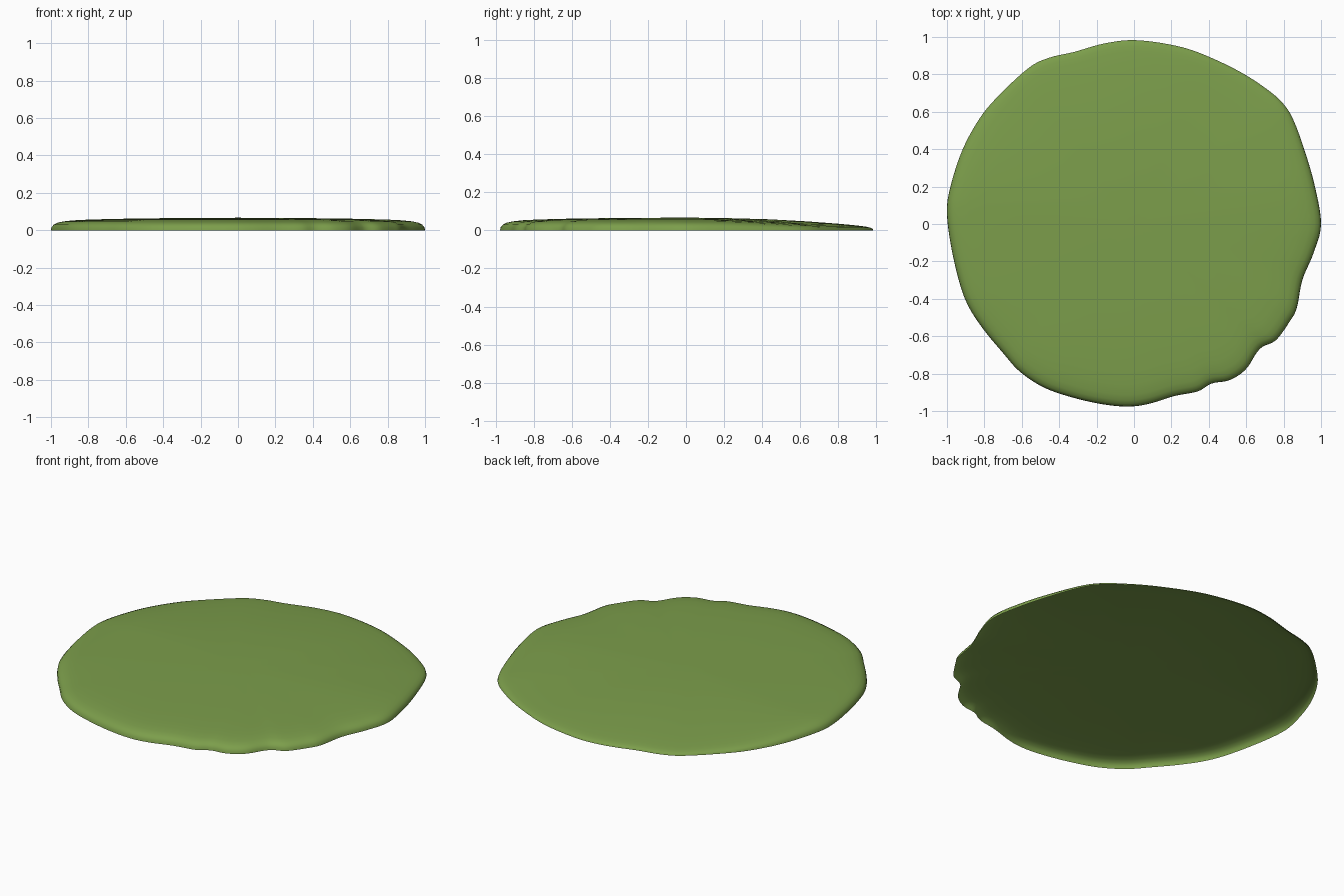
import bpy, bmesh, math
from mathutils import Vector

if "Cube" in bpy.data.objects:
    bpy.data.objects.remove(bpy.data.objects["Cube"])

# Outline of the pad seen from above, counter-clockwise
OUTLINE = [
    (1.0, 0), (.965, .21), (.91, .40), (.855, .55), (.805, .635), (.725, .71),
    (.565, .815), (.35, .915), (.19, .96), (0, .983), (-.16, .965), (-.32, .92),
    (-.45, .89), (-.56, .837), (-.72, .69), (-.825, .565), (-.92, .39),
    (-.985, .185), (-1, .05), (-.975, -.135), (-.93, -.325), (-.88, -.45),
    (-.80, -.57), (-.70, -.69), (-.61, -.79), (-.48, -.875), (-.32, -.93),
    (-.16, -.965), (-.025, -.976), (.085, -.96), (.215, -.92), (.34, -.895),
    (.415, -.853), (.51, -.835), (.595, -.78), (.655, -.69), (.69, -.655),
    (.76, -.62), (.83, -.525), (.87, -.45), (.90, -.30), (.96, -.155)]

# Cross-section: fraction of radius, height at a full rim, height at the thin back rim
PROFILE = [(1, 0, 0), (.997, .016, .008), (.985, .03, .014), (.965, .04, .019),
           (.935, .047, .023), (.88, .053, .029), (.80, .057, .036),
           (.65, .061, .047), (.45, .064, .058), (.2, .066, .065)]
TOP = .067
STEPS = 5


def smooth_loop(points, steps):
    """Closed Catmull-Rom curve through the points."""
    pts = [Vector(p) for p in points]
    n, out = len(pts), []
    for i in range(n):
        a, b, c, d = (pts[(i + k) % n] for k in (-1, 0, 1, 2))
        for s in range(steps):
            t = s / steps
            out.append(.5 * (2 * b + (c - a) * t + (2 * a - 5 * b + 4 * c - d) * t * t
                             + (3 * b - a - 3 * c + d) * t ** 3))
    return out


def thinness(p):
    """0 = full rounded rim, 1 = thin rim towards the back."""
    u = min(1, max(0, (math.sin(math.atan2(p.y, p.x)) - .1) / .8))
    return u * u * (3 - 2 * u)


# Pad: open domed shell, rings running from rim to centre
bm = bmesh.new()
loop = smooth_loop(OUTLINE, STEPS)
rings = [[bm.verts.new((p.x * f, p.y * f, full + (thin - full) * thinness(p)))
          for p in loop] for f, full, thin in PROFILE]
centre = bm.verts.new((0, 0, TOP))
n = len(loop)
for outer, inner in zip(rings, rings[1:]):
    for i in range(n):
        j = (i + 1) % n
        bm.faces.new((outer[i], outer[j], inner[j], inner[i]))
for i in range(n):
    bm.faces.new((rings[-1][i], rings[-1][(i + 1) % n], centre))
for face in bm.faces:
    face.smooth = True

mesh = bpy.data.meshes.new("leaf_pad")
bm.to_mesh(mesh)
bm.free()
pad = bpy.data.objects.new("leaf_pad", mesh)
bpy.context.collection.objects.link(pad)

# Leaf green
green = bpy.data.materials.new("leaf_green")
green.diffuse_color = (.20, .34, .07, 1)
green.use_nodes = True
green.node_tree.nodes["Principled BSDF"].inputs["Base Color"].default_value = green.diffuse_color
mesh.materials.append(green)
